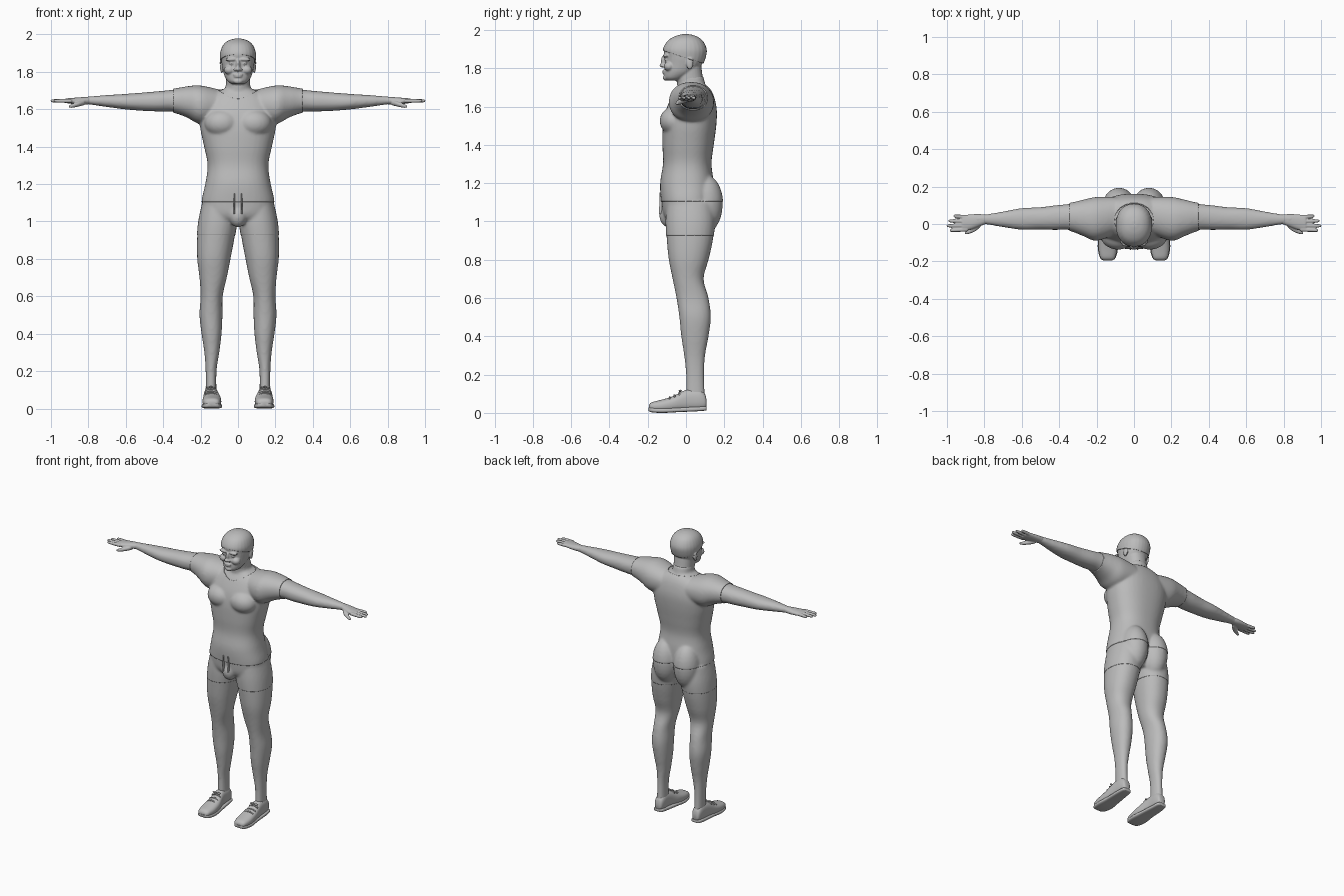
import bpy, bmesh
from math import cos, sin, pi
from mathutils import Matrix, Vector

cube = bpy.data.objects.get("Cube")
if cube:
    bpy.data.objects.remove(cube)

grey = bpy.data.materials.new("plain_grey")
grey.use_nodes = True
grey.diffuse_color = (0.5, 0.5, 0.5, 1)
grey.node_tree.nodes["Principled BSDF"].inputs["Base Color"].default_value = (0.5, 0.5, 0.5, 1)


def spline(rows, steps):
    """Smoothly interpolate section rows."""
    out = []
    last = len(rows) - 1
    for i in range(last):
        p, a, b, q = rows[max(i - 1, 0)], rows[i], rows[i + 1], rows[min(i + 2, last)]
        for s in range(steps):
            t = s / steps
            out.append([0.5 * (2 * v1 + (v2 - v0) * t + (2 * v0 - 5 * v1 + 4 * v2 - v3) * t * t
                               + (3 * v1 - v0 - 3 * v2 + v3) * t ** 3)
                        for v0, v1, v2, v3 in zip(p, a, b, q)])
    return out + [list(rows[-1])]


def loft(bm, axis, rows, power=2.2, n=28, steps=4):
    """Skin rounded sections (position, low and high of each cross axis)."""
    rings = []
    for t, a0, a1, b0, b1 in spline(rows, steps):
        ring = []
        for k in range(n):
            c, s = cos(2 * pi * k / n), sin(2 * pi * k / n)
            e = (abs(c) ** power + abs(s) ** power) ** (-1 / power)
            a = (a0 + a1) / 2 + (a1 - a0) / 2 * c * e
            b = (b0 + b1) / 2 + (b1 - b0) / 2 * s * e
            ring.append(bm.verts.new({"x": (t, a, b), "y": (a, t, b), "z": (a, b, t)}[axis]))
        rings.append(ring)
    for lo, hi in zip(rings, rings[1:]):
        for k in range(n):
            bm.faces.new((lo[k], lo[k - 1], hi[k - 1], hi[k]))
    bm.faces.new(rings[0])
    bm.faces.new(rings[-1])


def centred(rows):
    return [(z, -w, w, y0, y1) for z, w, y0, y1 in rows]


def ball(bm, centre, radii):
    bmesh.ops.create_uvsphere(bm, u_segments=24, v_segments=14, radius=1,
                              matrix=Matrix.LocRotScale(Vector(centre), None, Vector(radii)))


def mirror(bm):
    geom = bmesh.ops.duplicate(bm, geom=bm.verts[:] + bm.edges[:] + bm.faces[:])["geom"]
    verts = [g for g in geom if isinstance(g, bmesh.types.BMVert)]
    bmesh.ops.scale(bm, vec=(-1, 1, 1), verts=verts)


def add(name, bm, thickness=0):
    bmesh.ops.recalc_face_normals(bm, faces=bm.faces[:])
    mesh = bpy.data.meshes.new(name)
    bm.to_mesh(mesh)
    mesh.materials.clear()
    mesh.materials.append(grey)
    obj = bpy.data.objects.new(name, mesh)
    bpy.context.collection.objects.link(obj)
    for other in bpy.context.selected_objects:
        other.select_set(False)
    obj.select_set(True)
    bpy.context.view_layer.objects.active = obj
    bpy.ops.object.shade_smooth_by_angle(angle=0.9)
    if thickness:
        mod = obj.modifiers.new("cloth", "SOLIDIFY")
        mod.thickness = thickness
        mod.offset = -1
    return obj


def fuse(bm, voxel, passes):
    """Merge overlapping forms into one smooth skin."""
    obj = add("fused_form", bm)
    mod = obj.modifiers.new("fuse", "REMESH")
    mod.mode = "VOXEL"
    mod.voxel_size = voxel
    mod = obj.modifiers.new("soften", "SMOOTH")
    mod.factor = 0.5
    mod.iterations = passes
    mesh = bpy.data.meshes.new_from_object(obj.evaluated_get(bpy.context.evaluated_depsgraph_get()))
    bpy.data.objects.remove(obj)
    out = bmesh.new()
    out.from_mesh(mesh)
    bpy.data.meshes.remove(mesh)
    return out


def piece(bm, cuts, grow=0):
    """Keep the part on the normal side of every cut, optionally fattened."""
    out = bm.copy()
    out.normal_update()
    for v, normal in [(v, v.normal.copy()) for v in out.verts]:
        v.co += normal * grow
    for point, normal in cuts:
        bmesh.ops.bisect_plane(out, geom=out.verts[:] + out.edges[:] + out.faces[:],
                               plane_co=point, plane_no=normal, clear_inner=True)
    return out


def above(z):
    return ((0, 0, z), (0, 0, 1))


def below(z):
    return ((0, 0, z), (0, 0, -1))


def within(x):
    return [((x, 0, 0), (-1, 0, 0)), ((-x, 0, 0), (1, 0, 0))]


# Body: one leg, arm, chest muscle and buttock, mirrored
body = bmesh.new()
loft(body, "z", [(.08, .115, .172, 0, .1), (.2, .115, .173, 0, .095), (.3, .1, .18, -.01, .1),
                 (.4, .088, .195, -.025, .118), (.5, .083, .206, -.035, .13), (.6, .082, .2, -.05, .118),
                 (.7, .06, .206, -.07, .092), (.8, .04, .218, -.09, .118), (.9, .021, .219, -.1, .14),
                 (1, .006, .211, -.105, .15), (1.1, .01, .19, -.1, .14)])
loft(body, "x", [(.1, -.05, .14, 1.54, 1.7), (.2, -.085, .14, 1.525, 1.722), (.27, -.06, .125, 1.56, 1.718),
                 (.345, -.032, .108, 1.586, 1.705), (.42, -.032, .1, 1.588, 1.697), (.5, -.03, .09, 1.591, 1.69),
                 (.6, -.031, .085, 1.599, 1.682), (.7, -.017, .067, 1.612, 1.676), (.8, -.001, .051, 1.626, 1.668),
                 (.86, 0, .05, 1.63, 1.664)])
ball(body, (.085, -.06, 1.525), (.09, .073, .07))
ball(body, (.08, .1, 1.09), (.083, .09, .15))
mirror(body)

# Torso, neck root and front of the pelvis
loft(body, "z", centred([(.99, .1, -.08, .1), (1.03, .17, -.115, .12), (1.1, .19, -.125, .14), (1.2, .17, -.13, .14),
                         (1.3, .157, -.115, .128), (1.4, .176, -.118, .14), (1.5, .197, -.116, .153),
                         (1.58, .2, -.1, .156), (1.65, .17, -.07, .142), (1.69, .12, -.045, .122),
                         (1.71, .07, -.035, .1)]), power=2.4, n=40)
loft(body, "z", centred([(1.6, .075, -.05, .12), (1.68, .068, -.045, .11), (1.76, .064, -.05, .09)]))
ball(body, (0, -.09, 1.03), (.045, .047, .06))
body = fuse(body, .009, 6)

# Bare skin slices
add("legs", piece(body, [below(.95)]))
add("neck", piece(body, [above(1.61)] + within(.17)))
for side, sign in (("left", 1), ("right", -1)):
    add(side + "_arm", piece(body, [((sign * .325, 0, 0), (sign, 0, 0))]))

# Shorts and shirt, the shirt with an oval neck opening
add("shorts", piece(body, [above(.927), below(1.125)], .002), .006)
shirt = piece(body, [above(1.105)] + within(.345), .005)
RX, RY, CY = .105, .092, .02
for k in range(20):
    a = 2 * pi * k / 20
    top = [f for f in shirt.faces if f.calc_center_median().z > 1.6]
    geom = list({v for f in top for v in f.verts}) + list({e for f in top for e in f.edges}) + top
    bmesh.ops.bisect_plane(shirt, geom=geom, plane_co=(RX * cos(a), CY + RY * sin(a), 0),
                           plane_no=(cos(a) / RX, sin(a) / RY, 0))
hole = []
for f in shirt.faces:
    c = f.calc_center_median()
    if c.z > 1.6 and (c.x / RX) ** 2 + ((c.y - CY) / RY) ** 2 < 1:
        hole.append(f)
bmesh.ops.delete(shirt, geom=hole, context="FACES")
add("shirt", shirt, .007)

# Drawstring ends
cords = bmesh.new()
loft(cords, "z", [(1.04, .015, .023, -.141, -.125), (1.1, .016, .024, -.139, -.12),
                  (1.15, .014, .022, -.138, -.12)], n=8)
mirror(cords)
add("drawstrings", cords)

# Hands: palm, four fingers and thumb
hand = bmesh.new()
loft(hand, "x", [(.79, .001, .05, 1.627, 1.667), (.83, -.014, .053, 1.626, 1.665),
                 (.88, -.031, .051, 1.628, 1.661), (.918, -.034, .046, 1.633, 1.658)])
for y, tip in ((.036, .965), (.014, .992), (-.008, 1.002), (-.029, .985)):
    rows = []
    for t, r in ((0, .011), (.5, .0105), (.9, .0085), (1, .004)):
        yy = y * (1 + .2 * t)
        rows.append((.89 + (tip - .89) * t, yy - r, yy + r, 1.645 - r, 1.645 + r))
    loft(hand, "x", rows, n=12)
loft(hand, "x", [(.82, -.015, .02, 1.622, 1.65), (.85, -.04, -.005, 1.615, 1.642),
                 (.885, -.053, -.03, 1.608, 1.63), (.905, -.055, -.042, 1.609, 1.62)], n=14)
mirror(hand)
add("hands", fuse(hand, .004, 2))

# Head: paired face forms, then skull, neck, nose and mouth
head = bmesh.new()
ball(head, (.036, -.106, 1.866), (.032, .015, .01))
ball(head, (.034, -.101, 1.845), (.014, .012, .009))
ball(head, (.045, -.088, 1.81), (.03, .028, .025))
ball(head, (.013, -.119, 1.812), (.01, .01, .008))
ball(head, (.087, .02, 1.825), (.009, .018, .032))
mirror(head)
loft(head, "z", centred([(1.735, .034, -.1, -.03), (1.75, .055, -.113, 0), (1.78, .073, -.114, .05),
                         (1.82, .083, -.111, .083), (1.86, .09, -.111, .099), (1.9, .091, -.115, .103),
                         (1.94, .076, -.092, .084), (1.963, .049, -.055, .052), (1.973, .015, -.016, .016)]))
loft(head, "z", centred([(1.66, .063, -.038, .106), (1.71, .064, -.044, .098), (1.75, .064, -.05, .088),
                         (1.81, .066, -.05, .08)]))
ball(head, (0, -.115, 1.838), (.011, .016, .03))
ball(head, (0, -.125, 1.815), (.014, .014, .011))
ball(head, (0, -.113, 1.786), (.027, .011, .006))
ball(head, (0, -.112, 1.775), (.023, .012, .006))
ball(head, (0, -.105, 1.75), (.026, .016, .015))
head = fuse(head, .0045, 3)
add("head", head)
add("cap", piece(head, [((0, -.12, 1.892), (0, .07, .22))], .005), .007)

# Shoes: upper, sole and laces
shoe = bmesh.new()
loft(shoe, "y", [(-.194, .115, .162, .018, .04), (-.18, .1, .18, .01, .055), (-.13, .09, .19, .004, .068),
                 (-.07, .092, .188, .006, .086), (-.02, .104, .183, .01, .112), (.02, .11, .18, .012, .124),
                 (.07, .111, .178, .015, .122), (.098, .117, .172, .022, .1), (.107, .128, .162, .035, .07)],
     power=2.5)
loft(shoe, "y", [(-.196, .12, .16, .012, .028), (-.18, .098, .182, .003, .028), (-.12, .085, .194, 0, .026),
                 (-.04, .094, .187, .004, .028), (.05, .105, .184, .008, .032), (.1, .112, .177, .012, .034),
                 (.108, .125, .165, .016, .032)], power=4)
for y, z in ((-.085, .082), (-.06, .092), (-.035, .106)):
    loft(shoe, "x", [(.112, y - .004, y + .004, z - .014, z - .004), (.145, y - .005, y + .005, z - .004, z + .005),
                     (.176, y - .004, y + .004, z - .014, z - .004)], n=8)
for x in (.13, .16):
    ball(shoe, (x, -.03, .115), (.014, .008, .006))
mirror(shoe)
add("shoes", shoe)
